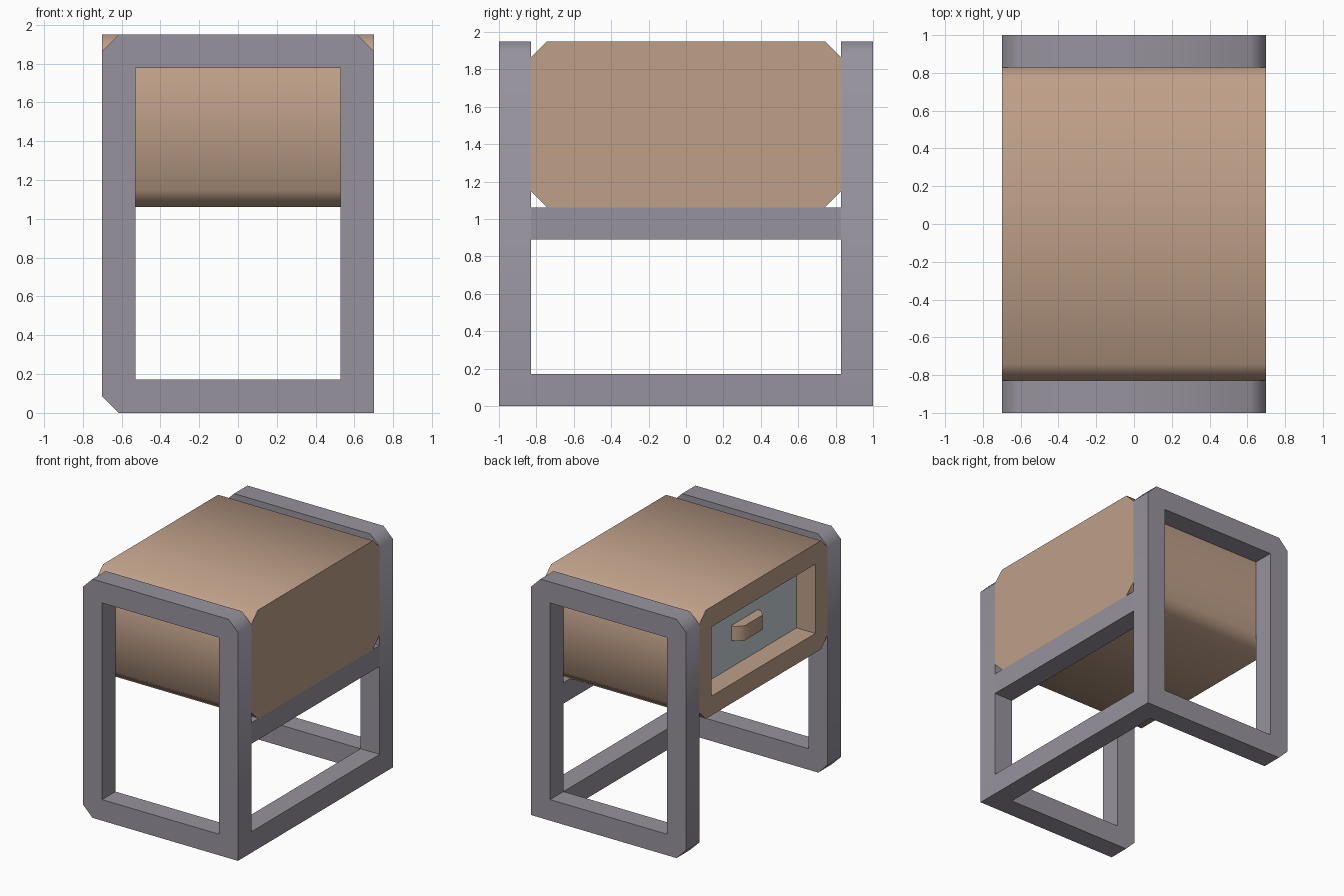
import bpy, bmesh, math
from mathutils import Vector

if "Cube" in bpy.data.objects:
    bpy.data.objects.remove(bpy.data.objects["Cube"])


def material(name, rgb):
    m = bpy.data.materials.new(name)
    m.use_nodes = True
    m.diffuse_color = (*rgb, 1)
    m.node_tree.nodes["Principled BSDF"].inputs["Base Color"].default_value = (*rgb, 1)
    return m


METAL = material("grey metal", (0.31, 0.29, 0.34))
WOOD = material("tan wood", (0.52, 0.35, 0.25))
PANEL = material("slate panel", (0.56, 0.63, 0.66))


def finish(name, bm, mats):
    """Turn a bmesh into an object with smooth chamfers and sharp corners."""
    bmesh.ops.recalc_face_normals(bm, faces=bm.faces)
    mesh = bpy.data.meshes.new(name)
    bm.to_mesh(mesh)
    bm.free()
    ob = bpy.data.objects.new(name, mesh)
    bpy.context.collection.objects.link(ob)
    for m in mats:
        mesh.materials.append(m)
    bpy.ops.object.select_all(action="DESELECT")
    ob.select_set(True)
    bpy.context.view_layer.objects.active = ob
    bpy.ops.object.shade_smooth_by_angle(angle=math.radians(60))
    return ob


def rectangle(u, v0, v1, cuts=(0, 0, 0, 0)):
    """Outline from lower left, anticlockwise, with a 45 degree cut per corner."""
    points = []
    corners = [(-u, v0), (u, v0), (u, v1), (-u, v1)]
    steps = [(0, 1), (-1, 0), (0, -1), (1, 0)]      # direction back along the outline
    for i, ((a, b), c) in enumerate(zip(corners, cuts)):
        back, ahead = steps[i], steps[(i + 1) % 4]
        if c:
            points.append((a + back[0] * c, b + back[1] * c))
            points.append((a - ahead[0] * c, b - ahead[1] * c))
        else:
            points.append((a, b))
    return points


def prism(name, axis, outline, lo, hi, mats, hole=None, floor=None):
    """Extrude an outline along an axis; a hole is open, or a pocket if it has a floor."""
    bm = bmesh.new()

    def loop(points, w):
        make = {"x": lambda a, b: (w, a, b), "y": lambda a, b: (a, w, b),
                "z": lambda a, b: (a, b, w)}[axis]
        verts = [bm.verts.new(make(a, b)) for a, b in points]
        edges = [bm.edges.new((verts[i - 1], verts[i])) for i in range(len(verts))]
        return verts, edges

    def walls(a, b):
        for i in range(len(a)):
            bm.faces.new((a[i - 1], a[i], b[i], b[i - 1]))

    near, near_edges = loop(outline, lo)
    far, far_edges = loop(outline, hi)
    walls(near, far)
    if hole:
        mouth, mouth_edges = loop(hole, lo)
        end, end_edges = loop(hole, hi if floor is None else floor)
        walls(mouth, end)
        bmesh.ops.triangle_fill(bm, use_beauty=True, edges=near_edges + mouth_edges)
        if floor is None:
            bmesh.ops.triangle_fill(bm, use_beauty=True, edges=far_edges + end_edges)
        else:
            bm.faces.new(end).material_index = 1
            bm.faces.new(far)
    else:
        bm.faces.new(near)
        bm.faces.new(far)
    return finish(name, bm, mats)


W, T, H, CUT = 0.70, 0.172, 1.95, 0.085
INNER = 1 - T

# End frames, with one square foot corner on the +x side
for name, y in (("front_frame", -1), ("back_frame", INNER)):
    prism(name, "y", rectangle(W, 0, H, (CUT, 0, CUT, CUT)), y, y + T, [METAL],
          hole=rectangle(W - T, T, H - T))

# Rails joining the frames on the +x side
for name, z in (("lower_rail", 0), ("middle_rail", 0.89)):
    prism(name, "x", rectangle(INNER, z, z + T), W - T, W, [METAL])

# Cabinet with a recessed drawer panel facing -x
prism("cabinet", "x", rectangle(INNER, 1.062, H, [CUT] * 4), -W, W, [WOOD, PANEL],
      hole=rectangle(0.67, 1.22, 1.785), floor=-0.53)

# Drawer handle
grip = [(-0.53, 0.17), (-0.56, 0.17), (-0.613, 0.115)]
prism("handle", "z", grip + [(x, -y) for x, y in reversed(grip)], 1.44, 1.56, [WOOD])
